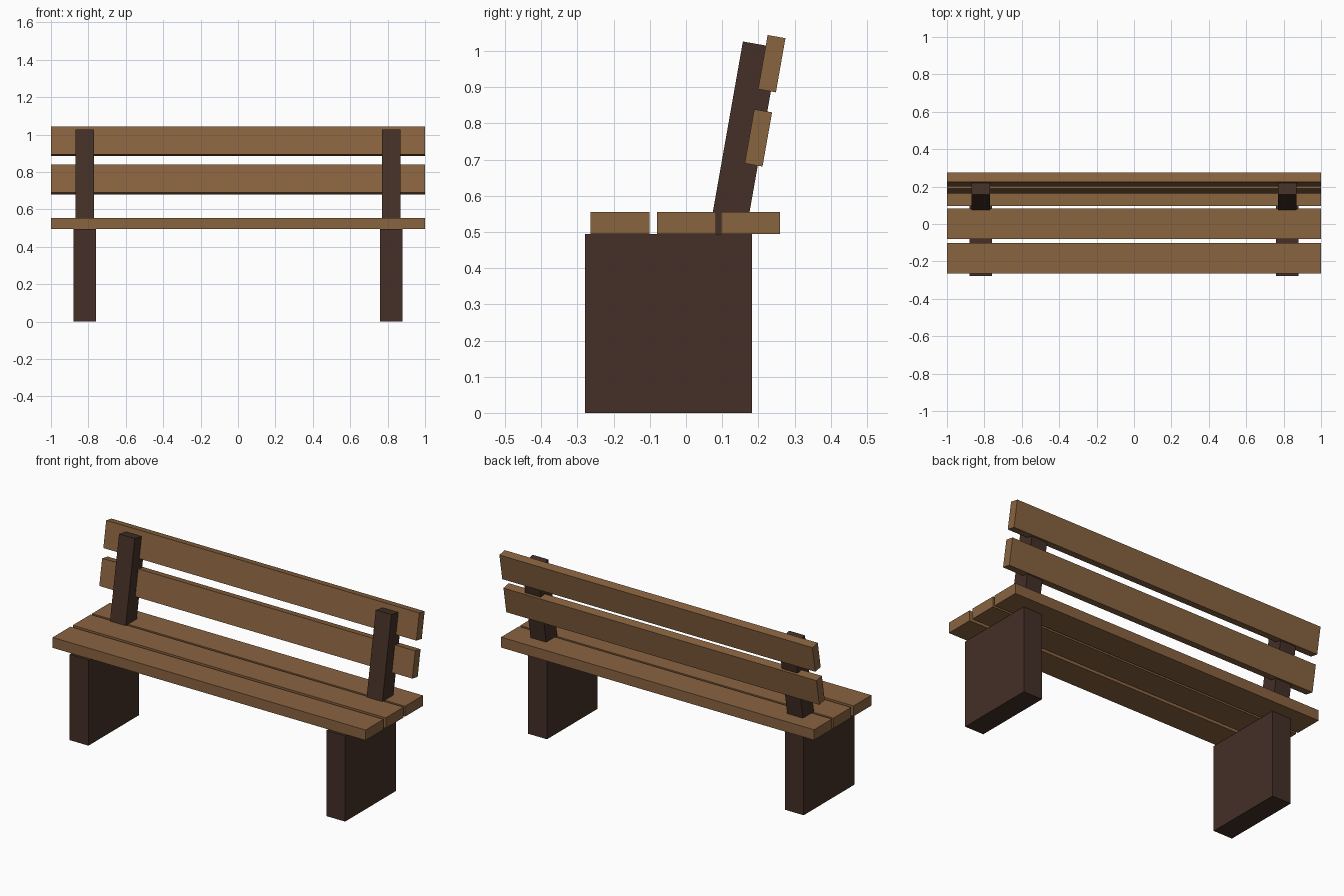
import bpy
import math

if "Cube" in bpy.data.objects:
    bpy.data.objects.remove(bpy.data.objects["Cube"])

TILT = math.radians(-10)  # backrest leans towards +y


def material(name, color):
    m = bpy.data.materials.new(name)
    m.diffuse_color = (*color, 1)
    m.use_nodes = True
    m.node_tree.nodes["Principled BSDF"].inputs["Base Color"].default_value = m.diffuse_color
    return m


wood = material("brown wood", (0.250, 0.125, 0.051))
dark = material("dark brown wood", (0.058, 0.029, 0.020))


def box(name, loc, size, mat, tilt=0.0):
    bpy.ops.mesh.primitive_cube_add(size=1, location=loc, rotation=(tilt, 0, 0))
    ob = bpy.context.object
    ob.name = name
    ob.scale = size
    ob.data.materials.append(mat)
    return ob


# Slab legs and leaning back posts on both sides
for side, x in (("left", -0.82), ("right", 0.82)):
    box(f"{side}_leg", (x, -0.048, 0.2475), (0.12, 0.462, 0.495), dark)
    box(f"{side}_back_post", (x, 0.157, 0.737), (0.10, 0.10, 0.57), dark, TILT)

# Seat planks
for i, y in enumerate((-0.182, 0.002, 0.178)):
    box(f"seat_plank_{i + 1}", (0, y, 0.525), (2.0, 0.163, 0.06), wood)

# Backrest planks, sunk into the rear of the posts
for i, (y, z) in enumerate(((0.200, 0.760), (0.237, 0.965))):
    box(f"back_plank_{i + 1}", (0, y, z), (2.0, 0.05, 0.152), wood, TILT)
